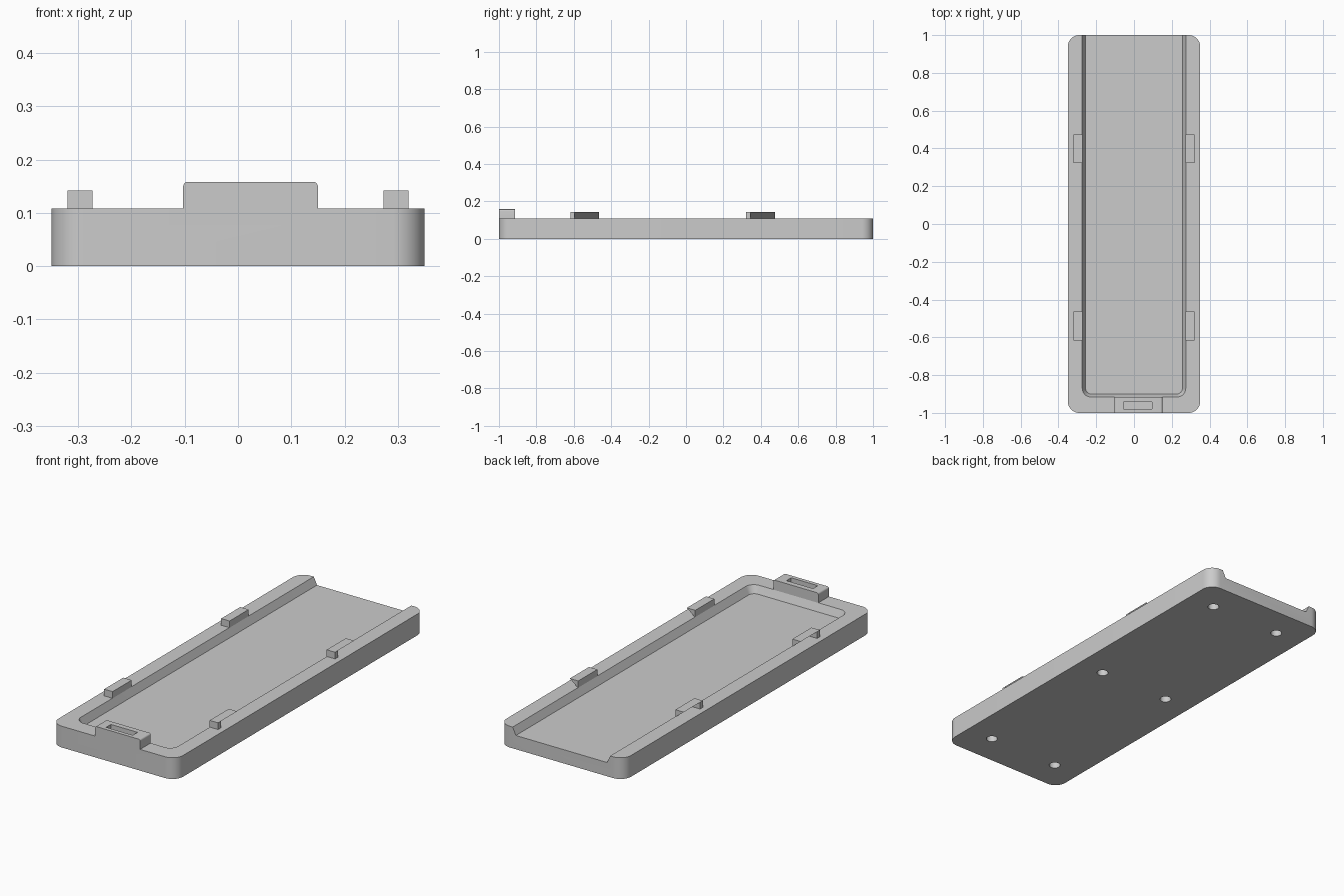
import bpy, bmesh, math

if "Cube" in bpy.data.objects:
    bpy.data.objects.remove(bpy.data.objects["Cube"])

grey = bpy.data.materials.new("light_grey")
grey.use_nodes = True
colour = (0.6, 0.6, 0.6, 1)
grey.diffuse_color = colour
grey.node_tree.nodes["Principled BSDF"].inputs["Base Color"].default_value = colour


def rounded(x0, x1, y0, y1, radii, steps=10):
    """Rounded rectangle; radii run from the low corner counter-clockwise."""
    pts = []
    corners = [(x0, y0, 1, 1), (x1, y0, -1, 1), (x1, y1, -1, -1), (x0, y1, 1, -1)]
    for i, ((x, y, sx, sy), r) in enumerate(zip(corners, radii)):
        if r == 0:
            pts.append((x, y))
            continue
        for k in range(steps + 1):
            a = math.pi + math.pi / 2 * (i + k / steps)
            pts.append((x + sx * r + r * math.cos(a), y + sy * r + r * math.sin(a)))
    return pts


def loft(name, low, high):
    """Closed solid between two matching rings of 3D points."""
    bm = bmesh.new()
    a = [bm.verts.new(p) for p in low]
    b = [bm.verts.new(p) for p in high]
    bm.faces.new(a)
    bm.faces.new(b)
    for i in range(len(a)):
        j = (i + 1) % len(a)
        bm.faces.new((a[i], a[j], b[j], b[i]))
    bmesh.ops.recalc_face_normals(bm, faces=bm.faces)
    mesh = bpy.data.meshes.new(name)
    bm.to_mesh(mesh)
    bm.free()
    ob = bpy.data.objects.new(name, mesh)
    bpy.context.collection.objects.link(ob)
    mesh.materials.append(grey)
    return ob


def upright(name, outline, z0, z1):
    return loft(name, [(x, y, z0) for x, y in outline], [(x, y, z1) for x, y in outline])


def along_y(name, profile, y0, y1):
    return loft(name, [(x, y0, z) for x, z in profile], [(x, y1, z) for x, z in profile])


def combine(target, tool, operation):
    mod = target.modifiers.new(operation.lower(), "BOOLEAN")
    mod.operation, mod.solver, mod.object = operation, "EXACT", tool
    bpy.context.view_layer.objects.active = target
    bpy.ops.object.modifier_apply(modifier=mod.name)
    bpy.data.objects.remove(tool)


TOP, FLOOR, LUG_TOP = 0.108, 0.07, 0.158

# Tray body with rounded corners
tray = upright("tray", rounded(-0.35, 0.35, -1, 1, [0.06] * 4), 0, TOP)

# Front lug with rounded upper corners
lug = along_y("lug", rounded(-0.103, 0.15, 0.09, LUG_TOP, [0, 0, 0.009, 0.009], 5), -1, -0.915)
combine(tray, lug, "UNION")

# Pocket with sloping walls, open at the back
low = rounded(-0.256, 0.256, -0.9, 1.1, [0.03, 0.03, 0, 0])
high = rounded(-0.274, 0.274, -0.916, 1.1, [0.046, 0.046, 0, 0])
pocket = loft("pocket", [(x, y, FLOOR) for x, y in low], [(x, y, TOP) for x, y in high])
combine(tray, pocket, "DIFFERENCE")

# Slot in the lug
slot = upright("slot", rounded(-0.055, 0.095, -0.98, -0.942, [0] * 4), 0.11, 0.2)
combine(tray, slot, "DIFFERENCE")

# Six blind holes underneath
for x in (-0.2, 0.2):
    for y in (-0.84, 0, 0.84):
        r = 0.027
        hole = upright("hole", rounded(x - r, x + r, y - r, y + r, [r - 1e-4] * 4, 6), -0.1, 0.045)
        combine(tray, hole, "DIFFERENCE")

# Rail clips: a square stop at the front, then an undercut hook
for side, label in ((-1, "right"), (1, "left")):
    for y, place in ((-0.617, "front"), (0.322, "back")):
        inner, outer, z = side * 0.273, side * 0.32, 0.142
        block = [(inner, TOP), (outer, TOP), (outer, z), (inner, z)]
        hook = [(inner, TOP), (side * 0.277, TOP), (outer, z), (inner, z)]
        along_y(f"{place}_{label}_clip_stop", block, y, y + 0.022)
        along_y(f"{place}_{label}_clip_hook", hook, y + 0.022, y + 0.153)

# Smooth the rounded corners, keeping edges sharp
bpy.ops.object.select_all(action="DESELECT")
tray.select_set(True)
bpy.context.view_layer.objects.active = tray
bpy.ops.object.shade_smooth_by_angle(angle=math.radians(30))
